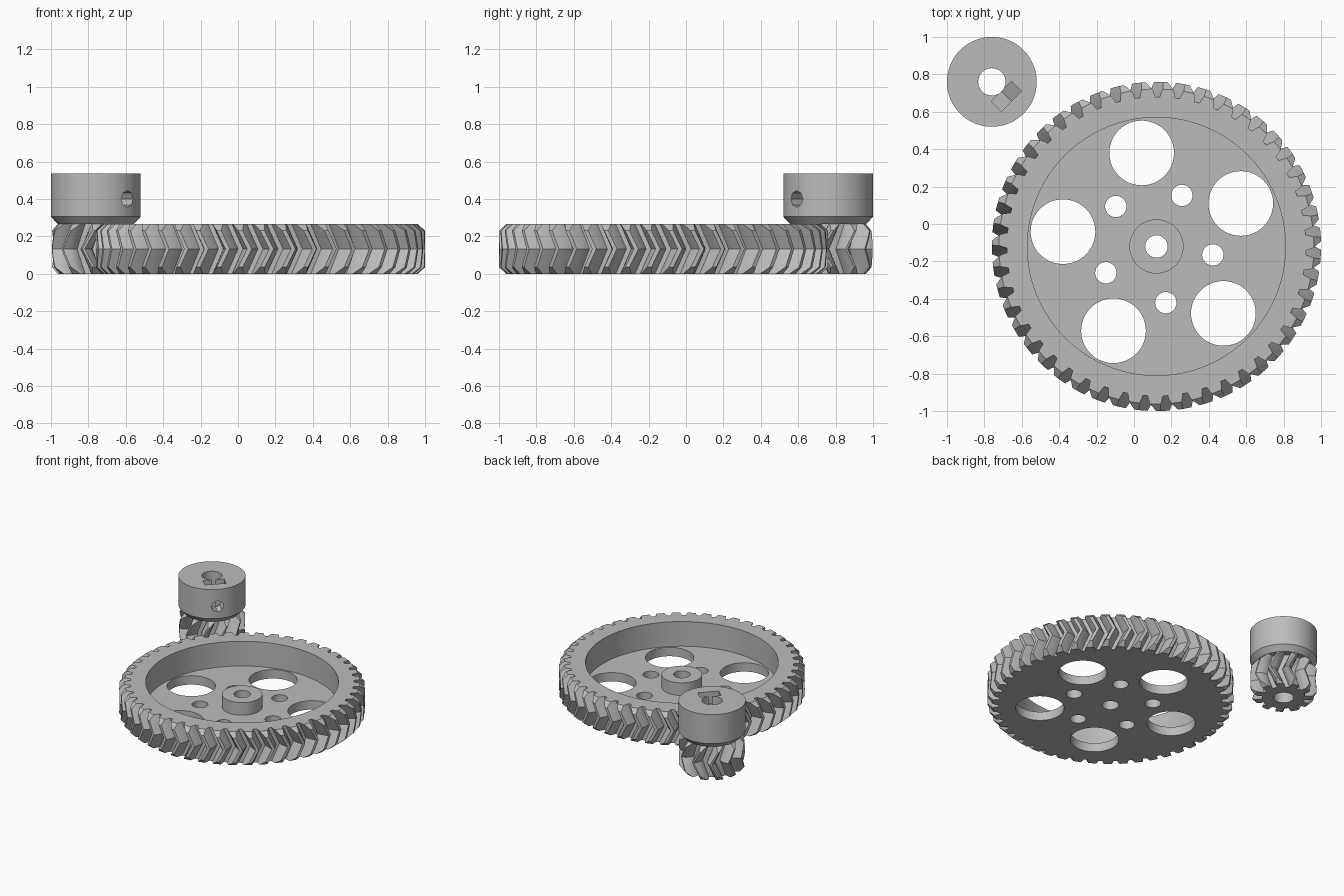
import bpy, bmesh, math
from mathutils import Matrix, Vector

if "Cube" in bpy.data.objects:
    bpy.data.objects.remove(bpy.data.objects["Cube"])

GREY = (0.5, 0.5, 0.5, 1.0)
plastic = bpy.data.materials.new("grey plastic")
plastic.use_nodes = True
plastic.diffuse_color = GREY
plastic.node_tree.nodes["Principled BSDF"].inputs["Base Color"].default_value = GREY

HEIGHT = 0.265
CHAMFER = 0.035
WHEEL = Vector((0.12, -0.12, 0))
PINION = Vector((-0.76, 0.76, 0))


def finish(bm, name, location):
    bmesh.ops.recalc_face_normals(bm, faces=bm.faces[:])
    mesh = bpy.data.meshes.new(name)
    bm.to_mesh(mesh)
    bm.free()
    mesh.materials.append(plastic)
    obj = bpy.data.objects.new(name, mesh)
    obj.location = location
    bpy.context.collection.objects.link(obj)
    return obj


def activate(obj):
    bpy.ops.object.select_all(action='DESELECT')
    obj.select_set(True)
    bpy.context.view_layer.objects.active = obj


def cut(obj, cutter):
    """Subtract the cutter and throw it away."""
    cutter.hide_render = True
    mod = obj.modifiers.new("cut", 'BOOLEAN')
    mod.operation = 'DIFFERENCE'
    mod.solver = 'EXACT'
    mod.object = cutter
    activate(obj)
    bpy.ops.object.modifier_apply(modifier=mod.name)
    bpy.data.objects.remove(cutter)


def loft(rings, name, location, closed=False):
    """Skin equal point loops; cap the ends unless the loops close on themselves."""
    bm = bmesh.new()
    loops = [[bm.verts.new(p) for p in ring] for ring in rings]
    pairs = list(zip(loops, loops[1:]))
    if closed:
        pairs.append((loops[-1], loops[0]))
    else:
        bm.faces.new(loops[0])
        bm.faces.new(loops[-1])
    for a, b in pairs:
        for i in range(len(a)):
            j = (i + 1) % len(a)
            bm.faces.new((a[i], a[j], b[j], b[i]))
    return finish(bm, name, location)


def lathe(profile, name, location, sides=72):
    """Closed ring of revolution from (radius, height) points."""
    rings = [[(r * math.cos(math.tau * k / sides), r * math.sin(math.tau * k / sides), z)
              for k in range(sides)] for r, z in profile]
    return loft(rings, name, location, closed=True)


def cylinders(specs, name, location, z0, z1, sides=48):
    """Disjoint upright cylinders given as (x, y, radius)."""
    bm = bmesh.new()
    for x, y, r in specs:
        bmesh.ops.create_cone(bm, cap_ends=True, segments=sides, radius1=r, radius2=r,
                              depth=z1 - z0,
                              matrix=Matrix.Translation((x, y, (z0 + z1) / 2)))
    return finish(bm, name, location)


def herringbone(name, location, teeth, pitch, root, tip, end_tip, twist, phase):
    """Chevron-toothed solid with involute flanks and chamfered tooth ends."""
    pressure = math.radians(22)
    base = pitch * math.cos(pressure)

    def involute(angle):
        return math.tan(angle) - angle

    def half_angle(r):
        return (math.pi / (2 * teeth) + involute(pressure)
                - involute(math.acos(min(1, base / r))))

    half = HEIGHT / 2
    lower = [0, CHAMFER] + [CHAMFER + (half - CHAMFER) * i / 3 for i in (1, 2, 3)]
    levels = lower + [HEIGHT - z for z in reversed(lower[:-1])]
    rings = []
    for z in levels:
        edge = min(z, HEIGHT - z)
        outer = end_tip + (tip - end_tip) * min(1, edge / CHAMFER)
        turn = phase - twist * (1 - edge / half)
        radii = [root + (outer - root) * i / 3 for i in range(4)]
        flanks = [(r, -half_angle(r)) for r in radii]
        flanks += [(r, half_angle(r)) for r in reversed(radii)]
        rings.append([(r * math.cos(a), r * math.sin(a), z)
                      for k in range(teeth) for r, da in flanks
                      for a in [turn + math.tau * k / teeth + da]])
    return loft(rings, name, location)


def around(radius, start, size):
    return [(radius * math.cos(a), radius * math.sin(a), size)
            for a in (math.radians(start + 72 * k) for k in range(5))]


# Large wheel: toothed rim, recessed web, lightening holes
wheel = herringbone("large_gear", WHEEL, 47, 0.843, 0.80, 0.88, 0.842,
                    math.radians(200 / 47), math.pi / 2)
cut(wheel, cylinders([(0, 0, 0.69)], "recess_cutter", WHEEL, 0.07, 0.4, 96))
holes = around(0.506, 27, 0.173) + around(0.305, 63.5, 0.057) + [(0, 0, 0.06)]
cut(wheel, cylinders(holes, "hole_cutter", WHEEL, -0.1, 0.4))

# Raised boss in the middle of the wheel
boss = lathe([(0.06, 0.065), (0.145, 0.065), (0.145, 0.17), (0.06, 0.17)],
             "wheel_hub", WHEEL, 48)

# Small pinion with the opposite hand
pinion = herringbone("small_gear", PINION, 11, 0.1975, 0.155, 0.237, 0.205,
                     -math.radians(200 / 11), math.pi / 2)
cut(pinion, cylinders([(0, 0, 0.073)], "bore_cutter", PINION, -0.1, 0.4))

# Clamping collar above the pinion
collar = lathe([(0.073, HEIGHT), (0.203, HEIGHT), (0.24, 0.305), (0.24, 0.535), (0.073, 0.535)],
               "pinion_collar", PINION)

# Captive nut slot with a V floor, and the radial set screw hole
out = Vector((1, -1, 0)).normalized()
side = Vector((1, 1, 0)).normalized()
slot = [(-0.077, 0.6), (-0.077, 0.355), (0, 0.31), (0.077, 0.355), (0.077, 0.6)]
cut(collar, loft([[out * d + side * s + Vector((0, 0, z)) for s, z in slot]
                  for d in (0.072, 0.148)], "nut_cutter", PINION))
screw = [(0.045 * math.cos(math.tau * k / 8), 0.4 + 0.045 * math.sin(math.tau * k / 8))
         for k in range(8)]
cut(collar, loft([[out * d + side * s + Vector((0, 0, z)) for s, z in screw]
                  for d in (0.03, 0.3)], "screw_cutter", PINION))

for part in (wheel, boss, pinion, collar):
    activate(part)
    bpy.ops.object.shade_smooth_by_angle(angle=math.radians(20))
